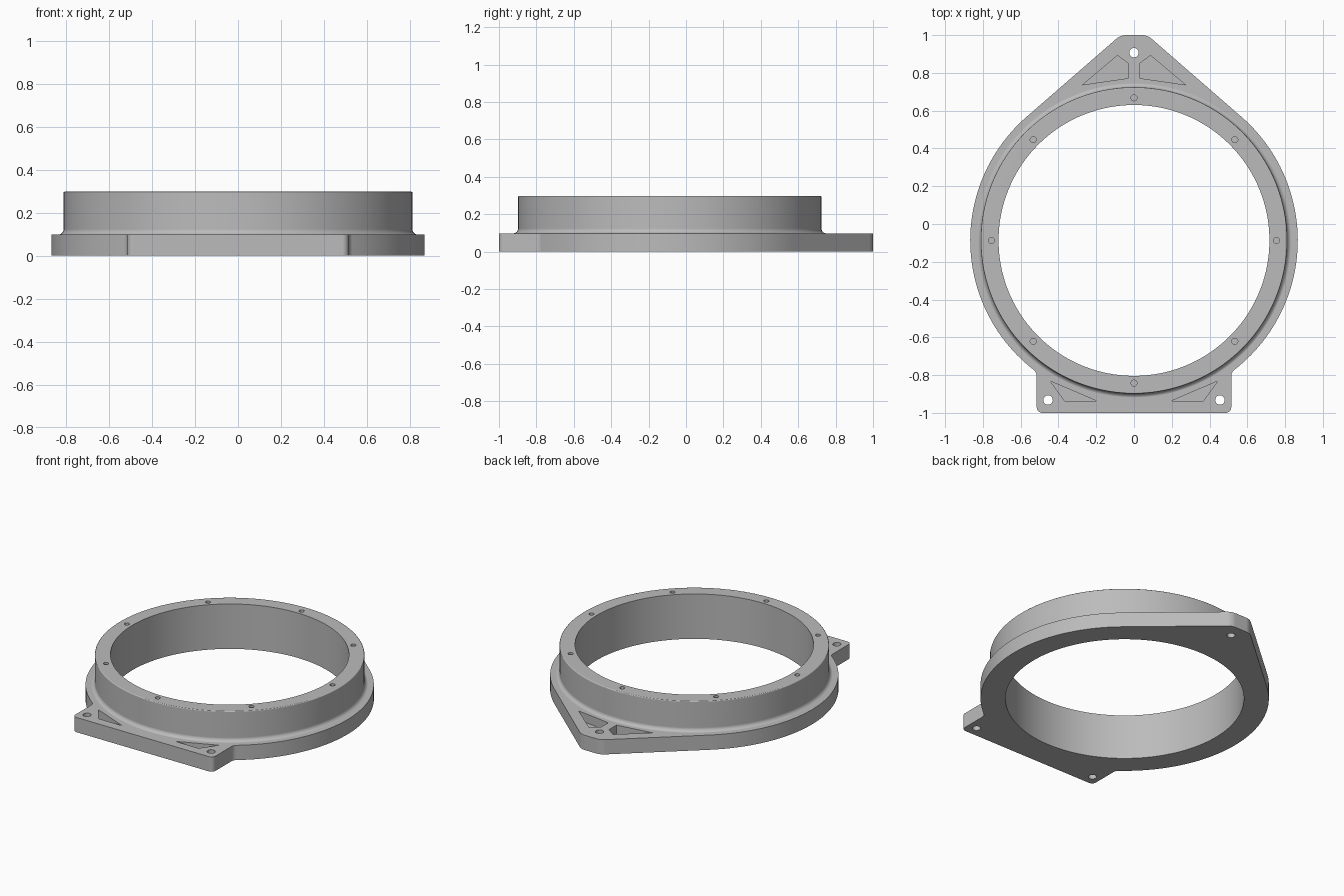
import bpy, bmesh
from math import sin, cos, pi, radians, sqrt, atan2, degrees

cube = bpy.data.objects.get("Cube")
if cube:
    bpy.data.objects.remove(cube, do_unlink=True)

CY = -0.087          # ring centre on y
FLANGE_R, WALL_R, BORE_R = 0.867, 0.811, 0.717
FLANGE_H, TOP = 0.098, 0.298

grey = bpy.data.materials.new("matte_grey")
grey.use_nodes = True
grey.diffuse_color = (0.5, 0.5, 0.5, 1)
grey.node_tree.nodes["Principled BSDF"].inputs["Base Color"].default_value = (0.5, 0.5, 0.5, 1)


def arc(cx, cy, r, a0, a1, n):
    angles = [radians(a0 + (a1 - a0) * i / n) for i in range(n + 1)]
    return [(cx + r * cos(a), cy + r * sin(a)) for a in angles]


def circle(cx, cy, r, n):
    return arc(cx, cy, r, 0, 360, n)[:-1]


def make_object(name, bm):
    bmesh.ops.recalc_face_normals(bm, faces=bm.faces[:])
    mesh = bpy.data.meshes.new(name)
    bm.to_mesh(mesh)
    bm.free()
    mesh.materials.append(grey)
    obj = bpy.data.objects.new(name, mesh)
    bpy.context.collection.objects.link(obj)
    return obj


def prism(name, outline, z0, z1, bevel=0):
    """Extrude a flat outline upward, optionally rounding its top rim."""
    bm = bmesh.new()
    base = bm.faces.new([bm.verts.new((x, y, z0)) for x, y in outline])
    res = bmesh.ops.extrude_face_region(bm, geom=[base], use_keep_orig=True)
    new = [v for v in res["geom"] if isinstance(v, bmesh.types.BMVert)]
    for v in new:
        v.co.z = z1
    if bevel:
        rim = [e for e in bm.edges if all(v.co.z == z1 for v in e.verts)]
        bmesh.ops.recalc_face_normals(bm, faces=bm.faces[:])
        bmesh.ops.bevel(bm, geom=rim, offset=bevel, segments=3, profile=0.5, affect='EDGES')
    return make_object(name, bm)


def lathe(name, profile, n):
    """Solid of revolution around the ring axis, capped at both ends."""
    bm = bmesh.new()
    rings = [[bm.verts.new((x, y, z)) for x, y in circle(0, CY, r, n)] for r, z in profile]
    for a, b in zip(rings, rings[1:]):
        for i in range(n):
            j = (i + 1) % n
            bm.faces.new((a[i], a[j], b[j], b[i]))
    bm.faces.new(rings[0])
    bm.faces.new(rings[-1])
    return make_object(name, bm)


def combine(target, tool, operation):
    mod = target.modifiers.new("combine", 'BOOLEAN')
    mod.operation = operation
    mod.solver = 'EXACT'
    mod.object = tool
    bpy.context.view_layer.objects.active = target
    bpy.ops.object.modifier_apply(modifier=mod.name)
    bpy.data.objects.remove(tool, do_unlink=True)


# Flange outline: right half, then mirrored
slope = 49
nx, ny = cos(radians(slope)), sin(radians(slope))
tip_r, fillet, corner, tab_x = 0.08, 0.04, 0.03, 0.515
tip_x = (ny * CY + FLANGE_R - tip_r - ny * (1 - tip_r)) / nx
fx = tab_x + fillet
fy = -sqrt((FLANGE_R + fillet) ** 2 - fx ** 2)
meet = degrees(atan2(fy, fx))
half = (arc(tip_x, 1 - tip_r, tip_r, 90, slope, 8)
        + arc(0, CY, FLANGE_R, slope, meet, 50)
        + arc(fx, CY + fy, fillet, 180 + meet, 180, 8)[1:]
        + arc(tab_x - corner, corner - 1, corner, 0, -90, 8))
outline = half + [(-x, y) for x, y in reversed(half)]
body = prism("speaker_ring_adapter", outline, 0, FLANGE_H, 0.008)

# Raised wall with a fillet at its foot and a softened top rim
foot = 0.026
profile = [(WALL_R + foot, 0.05)]
profile += arc(WALL_R + foot, FLANGE_H + foot - 0.0005, foot, 270, 180, 8)
profile += arc(WALL_R - 0.006, TOP - 0.006, 0.006, 0, 90, 3)
combine(body, lathe("wall", profile, 160), 'UNION')

# Central bore
combine(body, prism("bore", circle(0, CY, BORE_R, 160), -0.1, 0.5), 'DIFFERENCE')

# Blind screw holes around the top rim
for i in range(8):
    a = i * pi / 4
    spot = circle(0.755 * cos(a), CY + 0.755 * sin(a), 0.016, 24)
    combine(body, prism("screw_hole", spot, TOP - 0.1, 0.5), 'DIFFERENCE')

# Mounting holes through the tabs
for x, y in [(0, 0.907), (0.455, -0.932), (-0.455, -0.932)]:
    combine(body, prism("mount_hole", circle(x, y, 0.025, 32), -0.1, 0.2), 'DIFFERENCE')

# Recessed pockets in the tabs, mirrored left and right
back_pocket = [(0.272, 0.737), (0.088, 0.892), (0.03, 0.85), (0.03, 0.772)]
front_pocket = [(0.443, -0.832), (0.366, -0.938), (0.195, -0.938)]
for pocket in (back_pocket, front_pocket):
    for side in (1, -1):
        shape = [(side * x, y) for x, y in pocket]
        combine(body, prism("pocket", shape, 0.04, 0.2), 'DIFFERENCE')

# Smooth curves, crisp edges
bpy.ops.object.select_all(action='DESELECT')
body.select_set(True)
bpy.context.view_layer.objects.active = body
bpy.ops.object.shade_smooth_by_angle(angle=radians(32))
normals = body.modifiers.new("even_shading", 'WEIGHTED_NORMAL')
normals.keep_sharp = True
